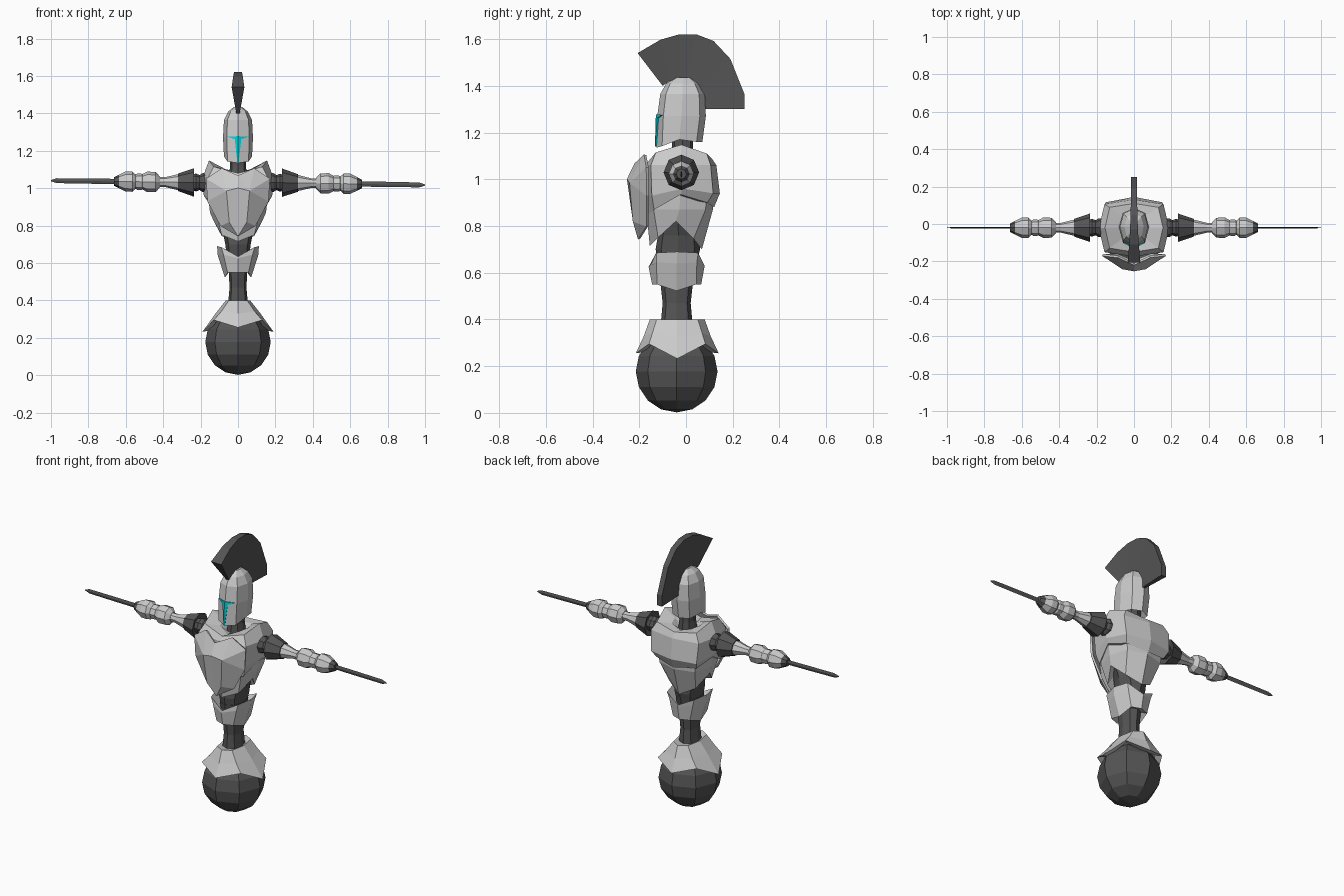
import bpy, bmesh, math


def material(name, color):
    m = bpy.data.materials.new(name)
    m.diffuse_color = color
    return m


DARK = material("dark_metal", (0.09, 0.09, 0.09, 1))
CYAN = material("cyan_glow", (0.0, 0.65, 0.7, 1))


def make(name, verts, faces, mat=None, mirror=False, thick=0):
    bm = bmesh.new()
    vs = [bm.verts.new(v) for v in verts]
    for f in faces:
        bm.faces.new([vs[i] for i in f])
    bmesh.ops.recalc_face_normals(bm, faces=bm.faces)
    me = bpy.data.meshes.new(name)
    bm.to_mesh(me)
    bm.free()
    ob = bpy.data.objects.new(name, me)
    bpy.context.collection.objects.link(ob)
    if mat:
        me.materials.append(mat)
    if mirror:
        mod = ob.modifiers.new("mirror", 'MIRROR')
        mod.use_clip = True
    if thick:
        mod = ob.modifiers.new("thickness", 'SOLIDIFY')
        mod.thickness = thick
        mod.offset = 0
    return ob


def loft(name, rings, mat=None):
    """Skin a stack of equal rings and close both ends."""
    n = len(rings[0])
    verts = [p for r in rings for p in r]
    faces = [(i * n + j, i * n + (j + 1) % n, (i + 1) * n + (j + 1) % n, (i + 1) * n + j)
             for i in range(len(rings) - 1) for j in range(n)]
    faces += [tuple(range(n)), tuple(range(len(verts) - n, len(verts)))]
    return make(name, verts, faces, mat)


def ring(rx, yf, yb, z, k=0.75):
    """Eight-sided ring; z is one height or five from front centre to back centre."""
    zs = z if isinstance(z, (list, tuple)) else [z] * 5
    yc, h = (yf + yb) / 2, (yb - yf) / 2
    half = [(0, yf, zs[0]), (rx * k, yc - h * k, zs[1]), (rx, yc, zs[2]),
            (rx * k, yc + h * k, zs[3]), (0, yb, zs[4])]
    return half + [(-x, y, zz) for x, y, zz in half[3:0:-1]]


def body(name, specs, mat=None):
    return loft(name, [ring(*s) for s in specs], mat)


# rolling ball base
bpy.ops.mesh.primitive_uv_sphere_add(segments=8, ring_count=8, radius=0.175,
                                     location=(0, -0.04, 0.177))
ball = bpy.context.object
ball.name = "rolling_ball"
ball.data.materials.append(DARK)

# pointed skirt over the ball
body("ball_skirt", [
    (0.05, -0.10, 0.02, 0.39),
    (0.065, -0.155, 0.08, 0.40),
    (0.12, -0.18, 0.105, [0.33, 0.34, 0.33, 0.34, 0.33]),
    (0.19, -0.215, 0.14, [0.255, 0.295, 0.232, 0.295, 0.255], 0.68),
    (0.15, -0.18, 0.10, [0.26, 0.30, 0.24, 0.30, 0.26], 0.7)])

# stalk and abdomen
body("waist_stalk", [
    (0.055, -0.11, 0.03, 0.36), (0.045, -0.10, 0.02, 0.47),
    (0.05, -0.11, 0.03, 0.56), (0.065, -0.125, 0.05, 0.66)], DARK)
body("abdomen", [
    (0.06, -0.12, 0.045, 0.64), (0.068, -0.13, 0.06, 0.70),
    (0.08, -0.12, 0.055, 0.76), (0.11, -0.10, 0.03, 0.84)], DARK)

# hip armour
body("hip_armour", [
    (0.065, -0.12, 0.045, 0.62),
    (0.112, -0.15, 0.075, [0.635, 0.685, 0.69, 0.685, 0.64], 0.8),
    (0.108, -0.16, 0.08, [0.625, 0.645, 0.64, 0.645, 0.63], 0.72),
    (0.07, -0.145, 0.065, [0.55, 0.55, 0.522, 0.55, 0.55], 0.8),
    (0.05, -0.11, 0.03, 0.565)])

# rib shell
body("rib_shell", [
    (0.16, -0.17, 0.12, 0.96, 0.8),
    (0.15, -0.17, 0.115, 0.87, 0.78),
    (0.128, -0.155, 0.068, [0.715, 0.75, 0.82, 0.745, 0.70], 0.68),
    (0.09, -0.12, 0.04, [0.76, 0.80, 0.84, 0.80, 0.76], 0.7)])

# upper chest shell with raised shoulders
body("chest_shell", [
    (0.13, -0.15, 0.09, 0.92, 0.8),
    (0.165, -0.165, 0.12, [0.85, 0.87, 0.935, 0.90, 0.88], 0.8),
    (0.183, -0.175, 0.145, [0.93, 0.93, 0.96, 0.94, 0.94], 0.82),
    (0.188, -0.175, 0.13, 1.06, 0.84),
    (0.155, -0.15, 0.11, [1.08, 1.115, 1.148, 1.11, 1.09], 0.84),
    (0.085, -0.10, 0.065, [1.07, 1.10, 1.105, 1.10, 1.085]),
    (0.05, -0.07, 0.03, 1.07)])

# faceted breast plate, right half mirrored
make("breast_plate",
     [(0, -0.215, 1.065), (0.085, -0.175, 1.105), (0.168, -0.165, 1.05),
      (0.16, -0.165, 0.93), (0.09, -0.165, 0.80), (0, -0.20, 0.745),
      (0.06, -0.236, 0.985), (0.045, -0.222, 0.82), (0, -0.247, 1.0)],
     [(0, 1, 6), (1, 2, 6), (2, 3, 6), (3, 4, 7, 6), (4, 5, 7), (0, 6, 8), (8, 6, 7, 5)],
     mirror=True, thick=0.012)

# neck and helmet
body("neck", [(0.05, -0.07, 0.035, 1.05), (0.042, -0.06, 0.03, 1.12),
              (0.045, -0.06, 0.03, 1.22)], DARK)
body("helmet", [
    (0.05, -0.08, 0.04, 1.20),
    (0.075, -0.127, 0.07, [1.135, 1.142, 1.17, 1.16, 1.16]),
    (0.08, -0.123, 0.085, 1.27),
    (0.075, -0.11, 0.08, 1.365),
    (0.052, -0.085, 0.055, 1.41),
    (0.022, -0.045, 0.02, 1.435)])
make("visor_slot",
     [(0, -0.126, 1.278), (0.056, -0.100, 1.275), (0.016, -0.120, 1.262),
      (0.003, -0.129, 1.14), (0, -0.130, 1.14)],
     [(0, 1, 2), (0, 2, 3, 4)], CYAN, mirror=True, thick=0.006)

# fan crest: (outer y, outer z, inner y, inner z, outer half width)
fan = [(-0.207, 1.54, -0.10, 1.40, 0.034), (-0.11, 1.597, -0.07, 1.42, 0.026),
       (-0.03, 1.62, -0.03, 1.43, 0.021), (0.045, 1.62, 0.0, 1.43, 0.018),
       (0.118, 1.592, 0.03, 1.42, 0.017), (0.19, 1.515, 0.06, 1.39, 0.016),
       (0.25, 1.365, 0.08, 1.36, 0.016), (0.25, 1.30, 0.083, 1.30, 0.016)]
loft("helmet_crest", [[(-w, a, b), (w, a, b), (0.009, c, d), (-0.009, c, d)]
                      for a, b, c, d, w in fan], DARK)


def arm_part(name, side, profile, mat=None, sides=8, flat=1.0):
    """Turn an (x, radius) profile around a slightly sloping arm axis."""
    slope = 0.013 if side < 0 else -0.016
    rings = []
    for x, r in profile:
        zc = 1.03 + slope * (x - 0.19)
        rings.append([(side * x, -0.02 + flat * r * math.cos(t), zc + r * math.sin(t))
                      for t in (2 * math.pi * i / sides for i in range(sides))])
    loft(name, rings, mat)


# arms with blades
for side, tag in ((-1, "left"), (1, "right")):
    arm_part(tag + "_shoulder_joint", side,
             [(0.15, 0.05), (0.19, 0.05), (0.205, 0.04), (0.225, 0.048), (0.25, 0.04)], DARK)
    arm_part(tag + "_shoulder_guard", side,
             [(0.25, 0.045), (0.236, 0.076), (0.32, 0.047), (0.32, 0.03)], DARK)
    arm_part(tag + "_upper_arm", side,
             [(0.30, 0.04), (0.325, 0.042), (0.39, 0.026), (0.415, 0.026), (0.45, 0.035)])
    arm_part(tag + "_elbow_guard", side,
             [(0.418, 0.03), (0.44, 0.053), (0.485, 0.055), (0.52, 0.036)])
    arm_part(tag + "_elbow_ring", side,
             [(0.50, 0.032), (0.515, 0.043), (0.54, 0.043), (0.555, 0.032)])
    arm_part(tag + "_forearm", side,
             [(0.545, 0.036), (0.565, 0.054), (0.60, 0.054), (0.637, 0.036)])
    arm_part(tag + "_wrist", side, [(0.62, 0.037), (0.637, 0.036), (0.664, 0.022)], DARK)
    arm_part(tag + "_blade", side,
             [(0.65, 0.014), (0.80, 0.014), (0.97, 0.013), (1.0, 0.003)], DARK, 4, 0.3)
